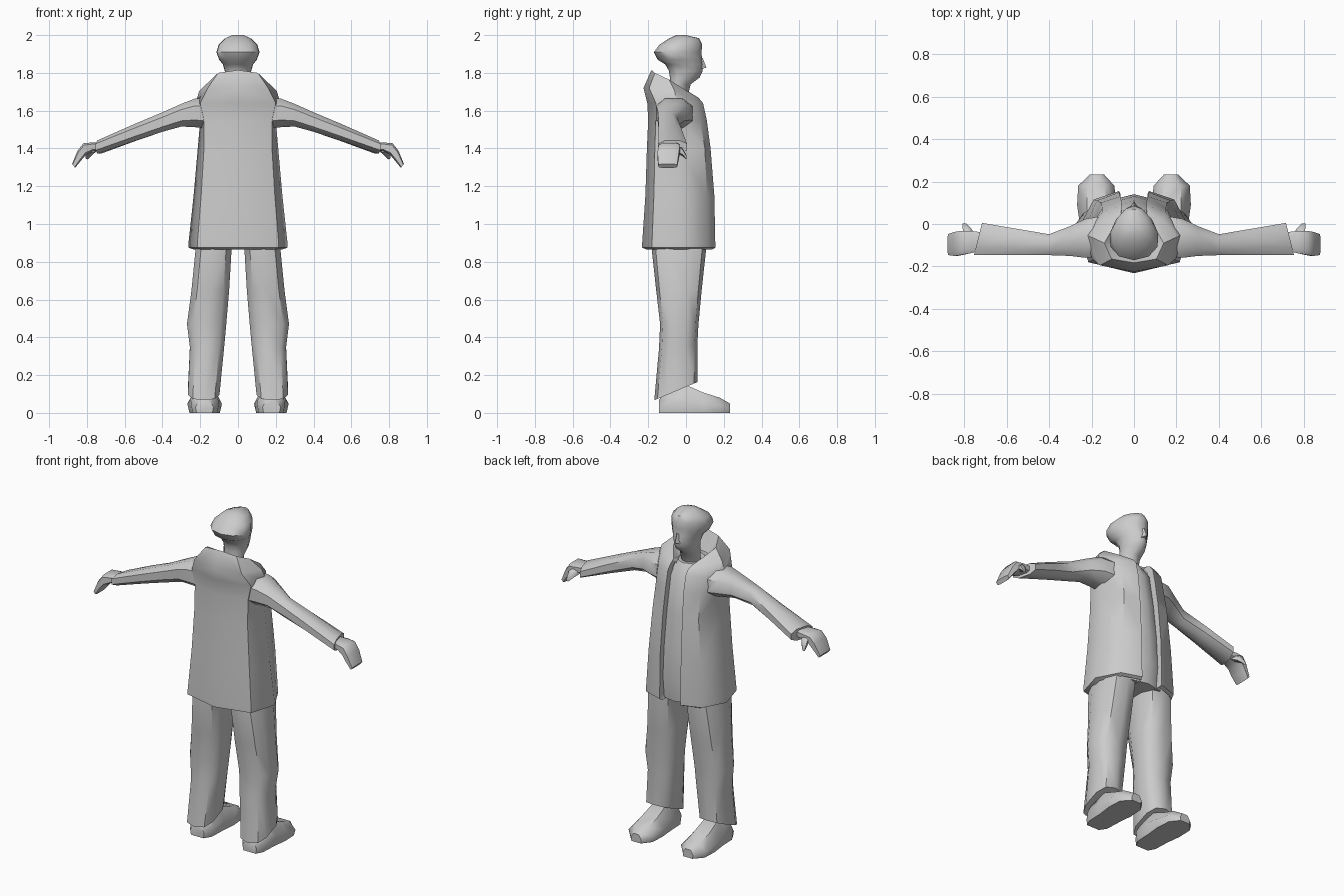
import bpy, bmesh, math

if "Cube" in bpy.data.objects:
    bpy.data.objects.remove(bpy.data.objects["Cube"])

grey = bpy.data.materials.new("plain grey")
grey.diffuse_color = (0.6, 0.6, 0.6, 1)
grey.use_nodes = True
grey.node_tree.nodes["Principled BSDF"].inputs["Base Color"].default_value = grey.diffuse_color


def loft(name, rings, closed=True, caps=True, mirror=False, angle=45):
    """Skin a list of equal-length point rings, optionally mirrored in x."""
    bm = bmesh.new()
    rows = [[bm.verts.new(p) for p in r] for r in rings]
    n = len(rows[0])
    for a, b in zip(rows, rows[1:]):
        for i in range(n if closed else n - 1):
            j = (i + 1) % n
            bm.faces.new((a[i], a[j], b[j], b[i]))
    if caps:
        bm.faces.new(rows[0])
        bm.faces.new(rows[-1])
    if mirror:
        copy = bmesh.ops.duplicate(bm, geom=bm.verts[:] + bm.edges[:] + bm.faces[:])["geom"]
        for v in copy:
            if isinstance(v, bmesh.types.BMVert):
                v.co.x = -v.co.x
        bmesh.ops.remove_doubles(bm, verts=bm.verts[:], dist=0.0005)
    bmesh.ops.recalc_face_normals(bm, faces=bm.faces[:])
    mesh = bpy.data.meshes.new(name)
    bm.to_mesh(mesh)
    bm.free()
    mesh.materials.append(grey)
    mesh.shade_smooth()
    mesh.set_sharp_from_angle(angle=math.radians(angle))
    ob = bpy.data.objects.new(name, mesh)
    bpy.context.collection.objects.link(ob)
    return ob


def oval(a0, a1, b0, b1, n=10, power=0.8):
    """Rounded-box outline filling the given 2D bounds."""
    pts = []
    for i in range(n):
        t = 2 * math.pi * (i + 0.5) / n
        c, s = math.cos(t), math.sin(t)
        pts.append(((a0 + a1) / 2 + (a1 - a0) / 2 * math.copysign(abs(c) ** power, c),
                    (b0 + b1) / 2 + (b1 - b0) / 2 * math.copysign(abs(s) ** power, s)))
    return pts


# Coat: half outlines from front edge round to centre back, mirrored
levels = [
    (0.90, [(.07, .155), (.19, .115), (.262, -.02), (.215, -.18), (0, -.232)]),
    (1.15, [(.07, .15), (.175, .11), (.235, -.03), (.195, -.17), (0, -.215)]),
    (1.40, [(.065, .13), (.155, .10), (.213, -.04), (.18, -.165), (0, -.207)]),
    (1.55, [(.06, .11), (.15, .075), (.20, -.04), (.18, -.16), (0, -.20)]),
    (1.64, [(.06, .09), (.15, .055), (.225, -.05), (.20, -.16), (0, -.205)]),
]
coat = [[(x, y, z) for x, y in pts] for z, pts in levels]
base = coat[0]
coat.insert(0, [(x * 1.0, y, 0.875) for x, y, z in base])
coat.insert(0, [(x * .9, y * .9, 0.865) for x, y, z in base])
# Shoulders, stand-up collar and its inside
coat.append([(.06, .065, 1.67), (.135, .02, 1.695), (.205, -.06, 1.705), (.16, -.195, 1.72), (0, -.225, 1.72)])
coat.append([(.065, .03, 1.685), (.10, -.02, 1.72), (.14, -.09, 1.765), (.105, -.165, 1.80), (0, -.183, 1.815)])
coat.append([(.05, .02, 1.66), (.07, -.02, 1.67), (.08, -.07, 1.68), (.06, -.12, 1.70), (0, -.13, 1.70)])
# Turn the front edges inward to give the coat thickness
coat = [[(r[0][0], r[0][1] - .05, r[0][2])] + r for r in coat]
loft("coat", coat, closed=False, caps=False, mirror=True)

# Shirt seen in the coat opening
loft("shirt", [[(x, y, z) for x, y in oval(-w, w, -.14, yf, 10, 1)] for z, w, yf in
               [(.87, .19, .125), (1.0, .18, .14), (1.2, .16, .13), (1.4, .14, .11),
                (1.6, .12, .08), (1.68, .07, .03)]])

# Head with hair, narrowing toward the face
head = []
for z, yb, yf, w in [(1.64, -.09, 0, .055), (1.74, -.085, .025, .06), (1.775, -.085, .072, .066),
                     (1.81, -.09, .088, .07), (1.845, -.11, .09, .08), (1.87, -.15, .085, .10),
                     (1.91, -.17, .082, .114), (1.95, -.14, .086, .102),
                     (1.983, -.09, .07, .068), (2.0, -.05, 0, .03)]:
    ring = []
    for i in range(12):
        t = 2 * math.pi * i / 12
        y = (yb + yf) / 2 + (yf - yb) / 2 * math.cos(t)
        ring.append((w * math.sin(t) * (1 - .25 * math.cos(t)), y, z))
    head.append(ring)
loft("head", head, angle=50)
loft("nose", [[(-.018, .08, 1.82), (.018, .08, 1.82), (0, .108, 1.828)],
              [(-.008, .08, 1.88), (.008, .08, 1.88), (0, .088, 1.88)]])

# Sleeves: sheared cuffs
sleeve = []
for x, y0, y1, z0, z1, shear in [(.17, -.16, .04, 1.50, 1.67, 0), (.23, -.165, .03, 1.508, 1.668, 0),
                                 (.30, -.155, -.005, 1.512, 1.64, 0), (.40, -.15, -.045, 1.485, 1.595, 0),
                                 (.55, -.15, -.02, 1.435, 1.53, -.1), (.735, -.152, .01, 1.37, 1.445, -.25)]:
    sleeve.append([(x + shear * (y - (y0 + y1) / 2), y, z) for y, z in oval(y0, y1, z0, z1, 8, .8)])
loft("sleeves", sleeve, mirror=True)

# Hands and thumbs
loft("hands", [[(x + k * (z - z0), y, z) for y, z in oval(y0, y1, z0, z1, 8, .5)] for x, y0, y1, z0, z1, k in
               [(.70, -.12, -.04, 1.39, 1.435, 0), (.77, -.14, -.03, 1.385, 1.432, 0),
                (.805, -.148, -.03, 1.365, 1.43, .2), (.83, -.153, -.035, 1.335, 1.39, .35),
                (.862, -.148, -.045, 1.297, 1.318, .8)]], mirror=True)
loft("thumbs", [[(x, y, z) for x, z in oval(x0, x1, z0, z1, 6, .8)] for y, x0, x1, z0, z1 in
                [(-.06, .74, .80, 1.38, 1.42), (-.02, .765, .81, 1.36, 1.405), (.003, .79, .808, 1.342, 1.362)]],
     mirror=True)

# Trouser legs with slanted hems
legs = []
for z, x0, x1, y0, y1, slope in [(1.0, .01, .19, -.17, .10, 0), (.87, .03, .228, -.182, .107, 0),
                                 (.65, .043, .25, -.158, .083, 0), (.47, .058, .274, -.137, .066, 0),
                                 (.35, .07, .258, -.143, .06, .1), (.115, .095, .268, -.168, .06, .42)]:
    legs.append([(x, y, z + slope * (y - (y0 + y1) / 2)) for x, y in oval(x0, x1, y0, y1, 10, .75)])
loft("trouser_legs", legs, mirror=True)

# Shoes
shoes = []
for y, x0, x1, h in [(-.142, .13, .225, .07), (-.10, .10, .25, .13), (0, .095, .255, .148),
                     (.09, .085, .268, .108), (.18, .092, .263, .08), (.232, .14, .21, .05)]:
    w = x1 - x0
    shoes.append([(x0 + w * .06, y, 0), (x0, y, h * .45), (x0 + w * .25, y, h),
                  (x1 - w * .25, y, h), (x1, y, h * .45), (x1 - w * .06, y, 0)])
loft("shoes", shoes, mirror=True)
